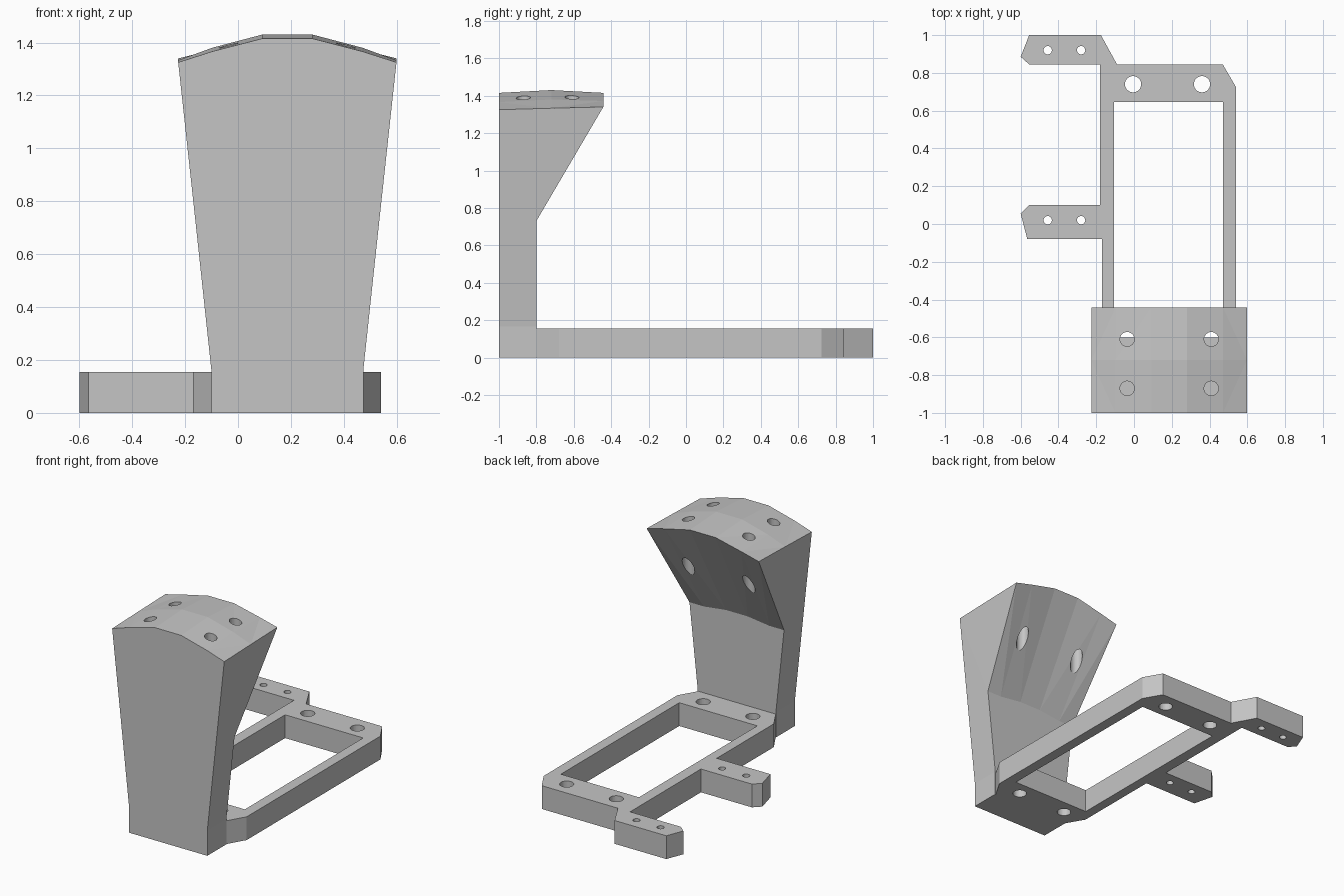
import bpy, bmesh
from mathutils import Matrix

cube = bpy.data.objects.get("Cube")
if cube:
    bpy.data.objects.remove(cube, do_unlink=True)

grey = bpy.data.materials.new("light grey")
grey.use_nodes = True
grey.diffuse_color = (0.56, 0.56, 0.56, 1)
grey.node_tree.nodes["Principled BSDF"].inputs["Base Color"].default_value = grey.diffuse_color


def make_object(name, bm):
    bmesh.ops.recalc_face_normals(bm, faces=bm.faces[:])
    mesh = bpy.data.meshes.new(name)
    bm.to_mesh(mesh)
    bm.free()
    mesh.materials.append(grey)
    obj = bpy.data.objects.new(name, mesh)
    bpy.context.collection.objects.link(obj)
    return obj


def add_prism(bm, outline, bottom, top):
    """Extrude a plan outline between two heights."""
    face = bm.faces.new([bm.verts.new((x, y, bottom)) for x, y in outline])
    moved = bmesh.ops.extrude_face_region(bm, geom=[face])["geom"]
    verts = [v for v in moved if isinstance(v, bmesh.types.BMVert)]
    bmesh.ops.translate(bm, verts=verts, vec=(0, 0, top - bottom))


def add_drill(bm, x, y, radius, bottom, top):
    bmesh.ops.create_cone(bm, cap_ends=True, segments=32, radius1=radius,
                          radius2=radius, depth=top - bottom,
                          matrix=Matrix.Translation((x, y, (top + bottom) / 2)))


def cut(obj, bm):
    """Subtract the shapes in bm from obj."""
    cutter = make_object("cutter", bm)
    cutter.hide_render = True
    mod = obj.modifiers.new("cut", "BOOLEAN")
    mod.operation = "DIFFERENCE"
    mod.solver = "EXACT"
    mod.object = cutter
    bpy.context.view_layer.objects.active = obj
    bpy.ops.object.modifier_apply(modifier=mod.name)
    bpy.data.objects.remove(cutter, do_unlink=True)


# Base frame with two side tabs
THICK = 0.155
outline = [(-0.10, -0.8), (0.47, -0.8), (0.54, -0.68), (0.54, 0.725), (0.47, 0.845),
           (-0.09, 0.845), (-0.175, 1), (-0.555, 1), (-0.6, 0.885), (-0.555, 0.845),
           (-0.18, 0.845), (-0.18, 0.10), (-0.555, 0.10), (-0.6, 0.055),
           (-0.565, -0.08), (-0.17, -0.08), (-0.17, -0.68)]
bm = bmesh.new()
add_prism(bm, outline, 0, THICK)
frame = make_object("base_frame", bm)

# Frame opening and screw holes
bm = bmesh.new()
add_prism(bm, [(-0.105, -0.6), (0.47, -0.6), (0.47, 0.645), (-0.105, 0.645)], -0.1, 0.3)
for y in (-0.695, 0.74):
    for x in (-0.005, 0.36):
        add_drill(bm, x, y, 0.043, -0.1, 0.3)
for y in (0.02, 0.92):
    for x in (-0.457, -0.28):
        add_drill(bm, x, y, 0.022, -0.1, 0.3)
cut(frame, bm)

# Flared upright: front face, sloped back and gently domed top
MID = 0.1865
FRONT, BACK, REAR = -1.0, -0.8, -0.442
steps = (-1, -0.69, -0.23, 0.23, 0.69, 1)
dome = {FRONT: (1.325, 1.366, 1.415), -0.72: (1.333, 1.38, 1.43), REAR: (1.34, 1.372, 1.415)}
bm = bmesh.new()


def row(half, y, heights):
    """Six vertices across the upright, mirrored about its middle."""
    return [bm.verts.new((MID + half * s, y, z))
            for s, z in zip(steps, list(heights) + list(reversed(heights)))]


def bridge(a, b):
    for i in range(5):
        bm.faces.new((a[i], a[i + 1], b[i + 1], b[i]))


levels = [(0.2875, 0.0), (0.2875, 0.165), (0.348, 0.73)]
front = [row(h, FRONT, (z, z, z)) for h, z in levels]
back = [row(h, BACK, (z, z, z)) for h, z in levels]
for i in (2, 3):
    back[2][i].co.z += 0.02
tops = [row(0.4125, y, zs) for y, zs in dome.items()]

skin = [back[0]] + front + tops + back[::-1]
for a, b in zip(skin, skin[1:]):
    bridge(a, b)
for end in (0, -1):
    for lower in (0, 1):
        bm.faces.new((front[lower][end], front[lower + 1][end],
                      back[lower + 1][end], back[lower][end]))
    bm.faces.new([front[2][end], tops[0][end], tops[1][end], tops[2][end], back[2][end]])
bmesh.ops.triangulate(bm, faces=bm.faces[:])
upright = make_object("upright", bm)

# Vertical holes in the upright
bm = bmesh.new()
for x in (-0.036, 0.409):
    for y in (-0.87, -0.61):
        add_drill(bm, x, y, 0.038, 0.95, 1.6)
cut(upright, bm)
